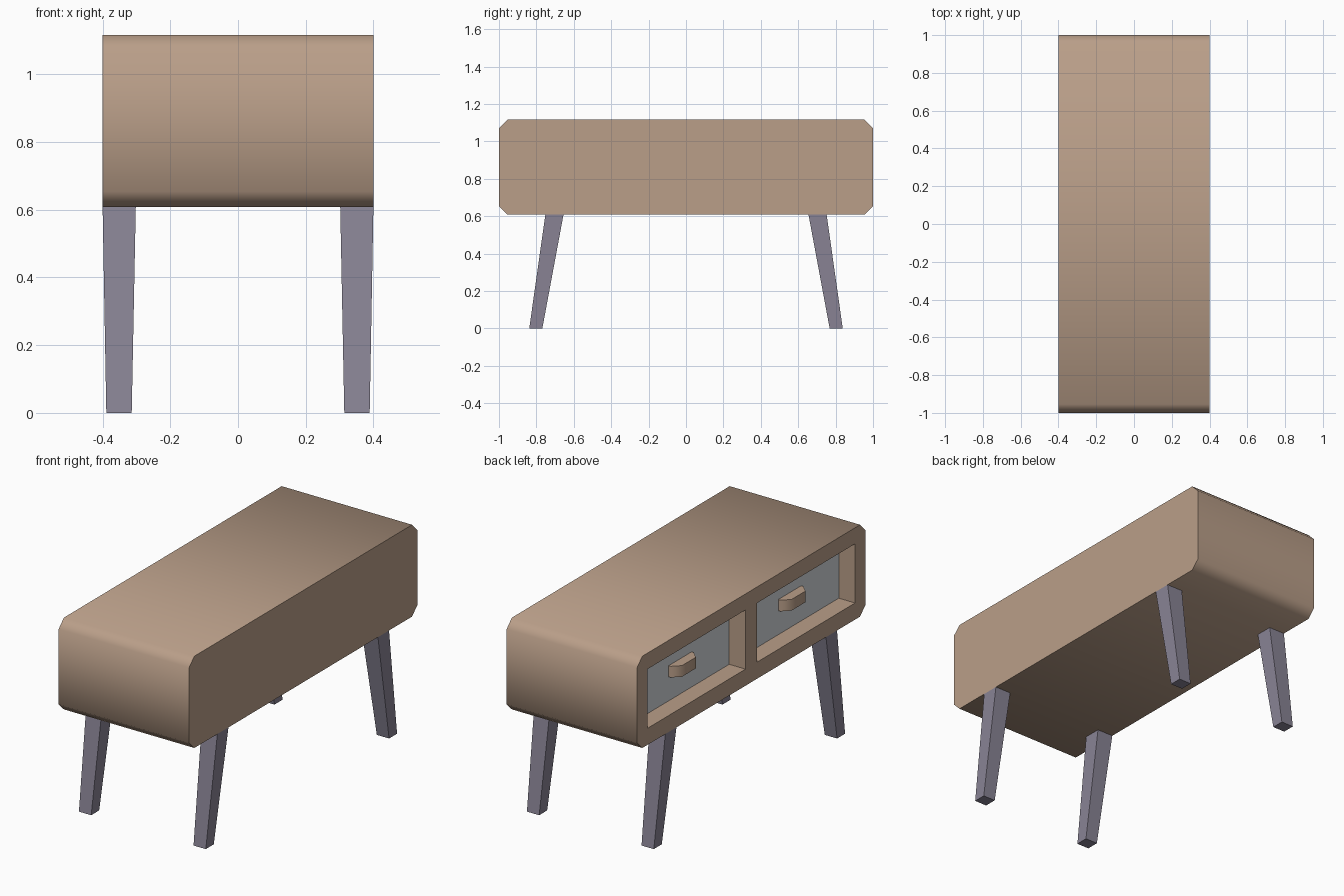
import bpy, bmesh
from math import radians
from mathutils import Vector

cube = bpy.data.objects.get("Cube")
if cube:
    bpy.data.objects.remove(cube, do_unlink=True)


def material(name, rgb):
    m = bpy.data.materials.new(name)
    m.use_nodes = True
    m.diffuse_color = (*rgb, 1)
    m.node_tree.nodes["Principled BSDF"].inputs["Base Color"].default_value = (*rgb, 1)
    return m


wood = material("warm_wood", (0.49, 0.345, 0.25))
leg_paint = material("violet_grey", (0.25, 0.23, 0.30))
panel_paint = material("pale_grey", (0.64, 0.68, 0.71))


def loft(name, start, end, mat):
    """Solid between two matching outlines."""
    bm = bmesh.new()
    a = [bm.verts.new(p) for p in start]
    b = [bm.verts.new(p) for p in end]
    bm.faces.new(a)
    bm.faces.new(b[::-1])
    n = len(a)
    for i in range(n):
        j = (i + 1) % n
        bm.faces.new((a[j], a[i], b[i], b[j]))
    bmesh.ops.recalc_face_normals(bm, faces=bm.faces)
    mesh = bpy.data.meshes.new(name)
    bm.to_mesh(mesh)
    bm.free()
    mesh.materials.append(mat)
    ob = bpy.data.objects.new(name, mesh)
    bpy.context.collection.objects.link(ob)
    return ob


def rect(u0, u1, v0, v1):
    return [(u0, v0), (u1, v0), (u1, v1), (u0, v1)]


def activate(ob):
    bpy.ops.object.select_all(action='DESELECT')
    ob.select_set(True)
    bpy.context.view_layer.objects.active = ob


def smooth(ob):
    activate(ob)
    bpy.ops.object.shade_smooth_by_angle(angle=radians(60))


# Cabinet: chamfered outline swept across the width
W, BOTTOM, TOP, C = 0.40, 0.608, 1.117, 0.046
half = [(1 - C, BOTTOM), (1, BOTTOM + C), (1, TOP - C), (1 - C, TOP)]
outline = half + [(-y, z) for y, z in reversed(half)]
cabinet = loft("cabinet", [(-W, y, z) for y, z in outline],
               [(W, y, z) for y, z in outline], wood)

# Two drawer recesses cut into the open side
RECESS = -0.30
for s in (-1, 1):
    hole = rect(s * 0.05, s * 0.91, 0.70, 1.028)
    cutter = loft("recess_cutter", [(-0.6, y, z) for y, z in hole],
                  [(RECESS, y, z) for y, z in hole], wood)
    cutter.hide_render = True
    activate(cabinet)
    mod = cabinet.modifiers.new("recess", 'BOOLEAN')
    mod.operation = 'DIFFERENCE'
    mod.solver = 'EXACT'
    mod.object = cutter
    bpy.ops.object.modifier_apply(modifier=mod.name)
    bpy.data.objects.remove(cutter, do_unlink=True)

# Drawer fronts: the back faces of the recesses
cabinet.data.materials.clear()
cabinet.data.materials.append(wood)
cabinet.data.materials.append(panel_paint)
for f in cabinet.data.polygons:
    f.material_index = int(f.normal.x < -0.9 and abs(f.center.x - RECESS) < 0.01)
smooth(cabinet)

# Drawer handles: blocks with chamfered outer corners
plan = [(0, 0.10), (-0.014, 0.10), (-0.054, 0.061)]
plan += [(x, -y) for x, y in reversed(plan)]
for name, s in (("rear_handle", 1), ("front_handle", -1)):
    rings = [[(RECESS + x, s * 0.48 + y, z) for x, y in plan] for z in (0.833, 0.895)]
    smooth(loft(name, *rings, wood))

# Tapered legs splayed toward the ends
for end, sy in (("front", -1), ("rear", 1)):
    for side, sx in (("left", 1), ("right", -1)):
        foot = [(sx * x, sy * y, 0) for x, y in rect(0.314, 0.389, 0.768, 0.838)]
        head = [(sx * x, sy * y, BOTTOM) for x, y in rect(0.302, 0.40, 0.655, 0.752)]
        loft(f"{end}_{side}_leg", foot, head, leg_paint)
